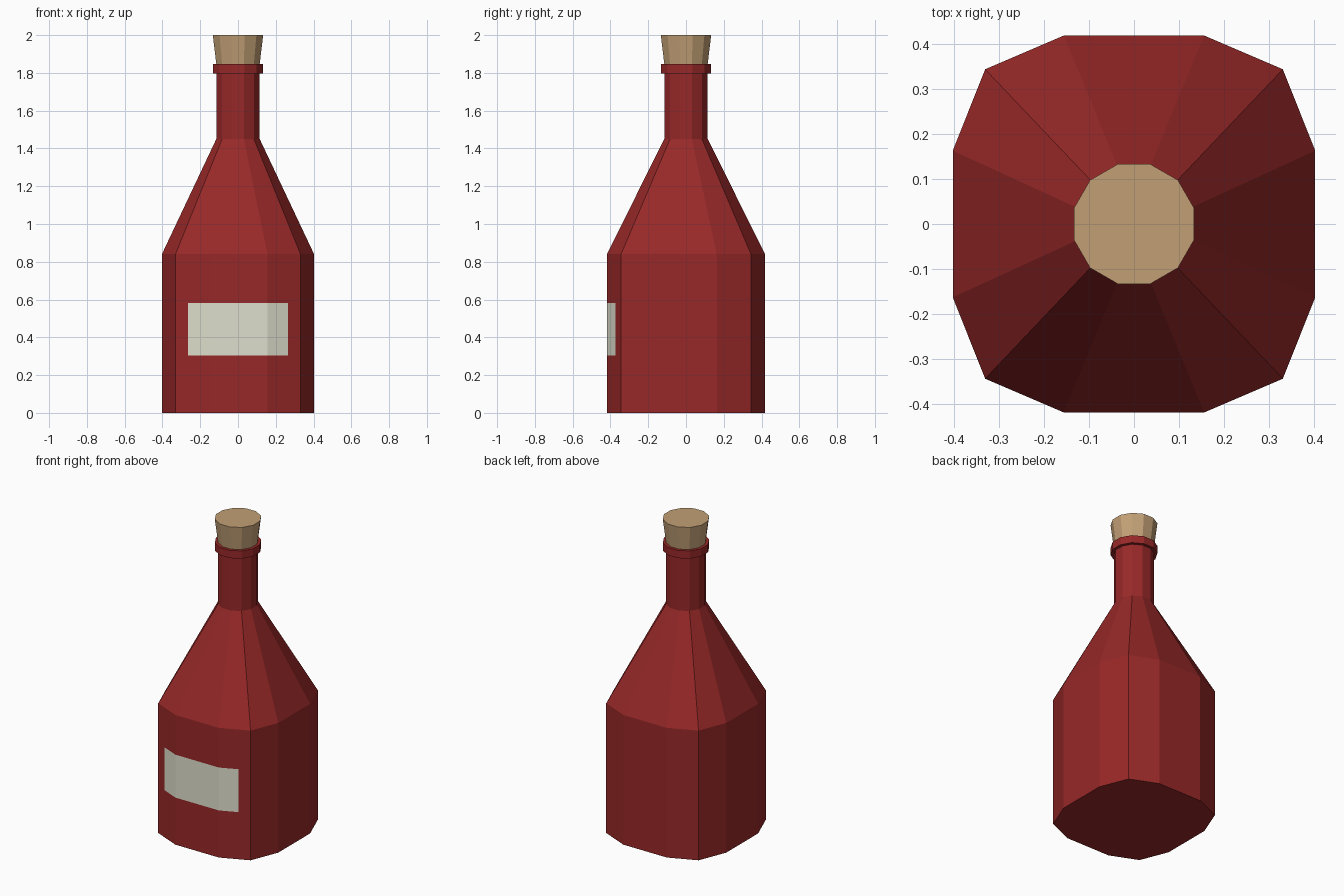
import bpy, bmesh, math

if "Cube" in bpy.data.objects:
    bpy.data.objects.remove(bpy.data.objects["Cube"])


def material(name, rgb):
    m = bpy.data.materials.new(name)
    m.diffuse_color = (*rgb, 1)
    m.use_nodes = True
    m.node_tree.nodes["Principled BSDF"].inputs["Base Color"].default_value = m.diffuse_color
    return m


red = material("red_glass", (0.314, 0.021, 0.021))
tan = material("tan_cork", (0.54, 0.35, 0.18))
cream = material("cream_label", (0.74, 0.74, 0.61))


def round12(r):
    return [(r * math.cos(math.radians(15 + 30 * i)), r * math.sin(math.radians(15 + 30 * i)))
            for i in range(12)]


def loft(name, rings, mats, edit=None):
    """Join stacked 12-sided outlines [(outline, z)] into a closed solid."""
    bm = bmesh.new()
    loops = [[bm.verts.new((x, y, z)) for x, y in pts] for pts, z in rings]
    for a, b in zip(loops, loops[1:]):
        for i in range(12):
            j = (i + 1) % 12
            bm.faces.new((a[i], a[j], b[j], b[i]))
    bm.faces.new(loops[0][::-1])
    bm.faces.new(loops[-1])
    bm.normal_update()
    if edit:
        edit(bm)
    me = bpy.data.meshes.new(name)
    bm.to_mesh(me)
    bm.free()
    for m in mats:
        me.materials.append(m)
    ob = bpy.data.objects.new(name, me)
    bpy.context.collection.objects.link(ob)
    return ob


# Squarish 12-sided body outline, mirrored from one quarter
q = [(0.403, 0.163), (0.331, 0.344), (0.156, 0.419)]
body = (q + [(-x, y) for x, y in q[::-1]] + [(-x, -y) for x, y in q]
        + [(x, -y) for x, y in q[::-1]])


# Label cut into the front faces of the body
def cut_label(bm):
    def front():
        return [f for f in bm.faces if f.normal.y < -0.8 and abs(f.normal.z) < 0.1
                and f.calc_center_median().z < 0.84]
    for co, no in (((-0.265, 0, 0), (1, 0, 0)), ((0.265, 0, 0), (1, 0, 0)),
                   ((0, 0, 0.305), (0, 0, 1)), ((0, 0, 0.583), (0, 0, 1))):
        fs = front()
        geom = fs + list({e for f in fs for e in f.edges}) + list({v for f in fs for v in f.verts})
        bmesh.ops.bisect_plane(bm, geom=geom, dist=1e-5, plane_co=co, plane_no=no)
        bm.normal_update()
    for f in front():
        c = f.calc_center_bounds()
        if abs(c.x) < 0.265 and 0.305 < c.z < 0.583:
            f.material_index = 1


# Bottle body, shoulder, neck and lip
loft("bottle", [(body, 0), (body, 0.84), (round12(0.119), 1.45), (round12(0.119), 1.798),
                (round12(0.138), 1.798), (round12(0.138), 1.848)], [red, cream], cut_label)

# Tapered cork
loft("cork", [(round12(0.113), 1.80), (round12(0.138), 2.0)], [tan])
